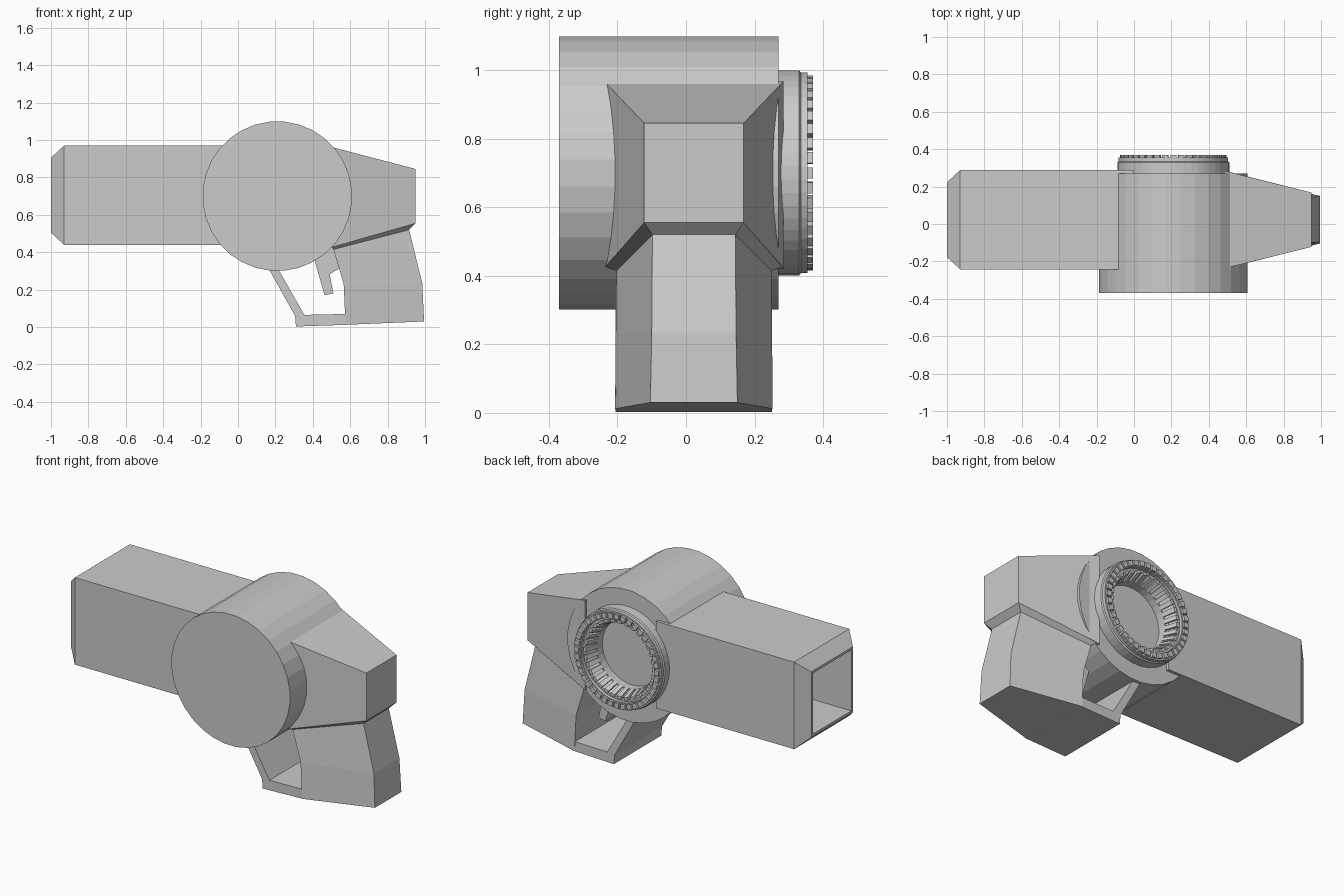
import bpy, bmesh, math
from mathutils import Vector

if "Cube" in bpy.data.objects:
    bpy.data.objects.remove(bpy.data.objects["Cube"])

CY = 0.023              # mid plane of the barrel and grip
AX, AZ = 0.21, 0.70     # drum axis

grey = bpy.data.materials.new("plain grey")
grey.diffuse_color = (0.6, 0.6, 0.6, 1)
grey.use_nodes = True
grey.node_tree.nodes["Principled BSDF"].inputs["Base Color"].default_value = grey.diffuse_color


def finish(bm, name):
    bmesh.ops.recalc_face_normals(bm, faces=bm.faces)
    me = bpy.data.meshes.new(name)
    bm.to_mesh(me)
    bm.free()
    me.materials.append(grey)
    ob = bpy.data.objects.new(name, me)
    bpy.context.collection.objects.link(ob)
    return ob


def loft(name, rings):
    """Skin a list of equal-length point rings and cap both ends."""
    bm = bmesh.new()
    loops = [[bm.verts.new(p) for p in r] for r in rings]
    n = len(loops[0])
    for a, b in zip(loops, loops[1:]):
        for i in range(n):
            j = (i + 1) % n
            bm.faces.new((a[i], a[j], b[j], b[i]))
    bm.faces.new(loops[0])
    bm.faces.new(loops[-1])
    return finish(bm, name)


def rect(x, half_y, z0, z1):
    return [(x, CY - half_y, z0), (x, CY + half_y, z0),
            (x, CY + half_y, z1), (x, CY - half_y, z1)]


def extrude_profile(name, pts, half_y):
    return loft(name, [[(x, CY + s * half_y, z) for x, z in pts] for s in (-1, 1)])


def revolve(name, profile, sides):
    """Turn (radius, y) points around the drum axis."""
    bm = bmesh.new()
    loops = []
    for i in range(sides):
        a = 2 * math.pi * (i + 0.5) / sides
        loops.append([bm.verts.new((AX + r * math.cos(a), y, AZ + r * math.sin(a)))
                      for r, y in profile])
    for i in range(sides):
        a, b = loops[i], loops[(i + 1) % sides]
        for k in range(len(profile)):
            m = (k + 1) % len(profile)
            bm.faces.new((a[k], a[m], b[m], b[k]))
    bmesh.ops.remove_doubles(bm, verts=bm.verts, dist=1e-5)
    return finish(bm, name)


def teeth(name, count, profile, fill):
    """Ring of teeth; profile is a four-point (radius, y) section."""
    bm = bmesh.new()
    for i in range(count):
        mid = 2 * math.pi * i / count
        half = math.pi / count * fill
        ends = []
        for a in (mid - half, mid + half):
            ends.append([bm.verts.new((AX + r * math.cos(a), y, AZ + r * math.sin(a)))
                         for r, y in profile])
        p, q = ends
        for k in range(4):
            m = (k + 1) % 4
            bm.faces.new((p[k], p[m], q[m], q[k]))
        bm.faces.new(p)
        bm.faces.new(q)
    return finish(bm, name)


# Square barrel with bevelled, hollow muzzle
loft("barrel", [rect(-0.25, 0.185, 0.52, 0.89), rect(-1.0, 0.185, 0.52, 0.89),
                rect(-1.0, 0.20, 0.505, 0.905), rect(-0.93, 0.265, 0.44, 0.97),
                rect(0.0, 0.265, 0.44, 0.97)])

# Tapered rear housing
loft("rear_housing", [rect(0.48, 0.262, 0.42, 0.968), rect(0.95, 0.145, 0.555, 0.845)])

# Big drum with a round recess on the back face
revolve("drum", [(0, -0.37), (0.40, -0.37), (0.40, 0.27), (0.20, 0.27),
                 (0.20, 0.22), (0, 0.22)], 32)

# Stepped dial ring with two rows of teeth
revolve("dial_ring", [(0.30, 0.265), (0.30, 0.33), (0.293, 0.335), (0.293, 0.355),
                      (0.25, 0.355), (0.25, 0.335), (0.235, 0.335), (0.205, 0.265)], 48)
teeth("dial_outer_teeth", 40, [(0.255, 0.35), (0.285, 0.35), (0.285, 0.37), (0.255, 0.37)], 0.72)
teeth("dial_inner_teeth", 32, [(0.198, 0.27), (0.212, 0.265), (0.24, 0.343), (0.222, 0.343)], 0.6)

# Grip: wide at the front, narrow at the rear; (front x, z, half width, rear x, z, half width)
levels = [(0.50, 0.427, 0.258, 0.95, 0.555, 0.145),
          (0.51, 0.415, 0.226, 0.915, 0.52, 0.121),
          (0.565, 0.23, 0.228, 0.985, 0.235, 0.123),
          (0.575, 0.012, 0.23, 0.995, 0.03, 0.127)]
loft("grip", [[(fx, CY - fw, fz), (fx, CY + fw, fz), (rx, CY + rw, rz), (rx, CY - rw, rz)]
              for fx, fz, fw, rx, rz, rw in levels])

# Wide trigger guard
extrude_profile("trigger_guard", [(0.31, 0.003), (0.58, 0.012), (0.58, 0.07), (0.355, 0.065),
                                  (0.215, 0.31), (0.25, 0.40), (0.165, 0.31), (0.305, 0.06)], 0.228)

# Trigger
extrude_profile("trigger", [(0.41, 0.355), (0.463, 0.17), (0.51, 0.18), (0.49, 0.283),
                            (0.555, 0.32), (0.53, 0.43), (0.42, 0.43)], 0.09)
